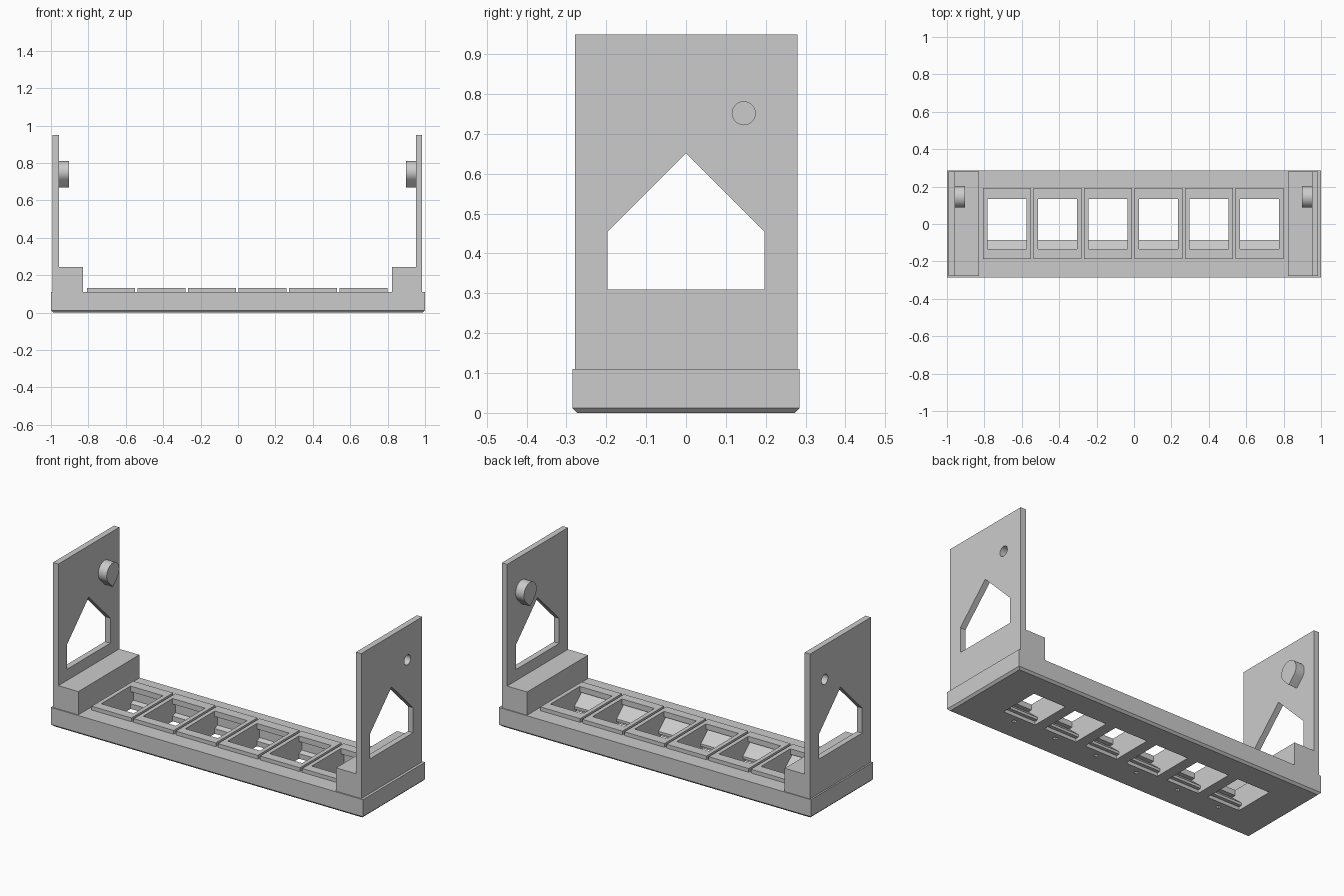
import bpy, bmesh, math

cube = bpy.data.objects.get("Cube")
if cube:
    bpy.data.objects.remove(cube, do_unlink=True)

grey = bpy.data.materials.new("light grey plastic")
grey.use_nodes = True
COLOUR = (0.6, 0.6, 0.6, 1)
grey.diffuse_color = COLOUR
grey.node_tree.nodes["Principled BSDF"].inputs["Base Color"].default_value = COLOUR


def prisms(name, profile, spans):
    """Extrude a (y, z) profile along x, once for each (x0, x1) span."""
    bm = bmesh.new()
    for x0, x1 in spans:
        face = bm.faces.new([bm.verts.new((x0, y, z)) for y, z in profile])
        ext = bmesh.ops.extrude_face_region(bm, geom=[face])
        verts = [v for v in ext["geom"] if isinstance(v, bmesh.types.BMVert)]
        bmesh.ops.translate(bm, verts=verts, vec=(x1 - x0, 0, 0))
    bmesh.ops.recalc_face_normals(bm, faces=bm.faces[:])
    mesh = bpy.data.meshes.new(name)
    bm.to_mesh(mesh)
    bm.free()
    mesh.materials.append(grey)
    obj = bpy.data.objects.new(name, mesh)
    bpy.context.collection.objects.link(obj)
    return obj


def rect(y0, y1, z0, z1):
    return [(y0, z0), (y1, z0), (y1, z1), (y0, z1)]


def arc(y, z, r, start, end, steps):
    angles = [math.radians(start + (end - start) * i / steps) for i in range(steps + 1)]
    return [(y + r * math.cos(a), z + r * math.sin(a)) for a in angles]


def cut(obj, *cutters):
    for cutter in cutters:
        cutter.hide_render = True
        mod = obj.modifiers.new("cut", "BOOLEAN")
        mod.operation, mod.solver, mod.object = "DIFFERENCE", "EXACT", cutter
    bpy.context.view_layer.update()
    result = bpy.data.meshes.new_from_object(
        obj.evaluated_get(bpy.context.evaluated_depsgraph_get()))
    obj.modifiers.clear()
    obj.data = result


def smooth(obj):
    bpy.ops.object.select_all(action="DESELECT")
    obj.select_set(True)
    bpy.context.view_layer.objects.active = obj
    bpy.ops.object.shade_smooth_by_angle(angle=math.radians(30))


DEPTH, TOP, RIM_TOP, BEVEL = 0.285, 0.11, 0.132, 0.012
centres = [-0.679 + 0.27 * i for i in range(6)]


def around(half):
    return [(c - half, c + half) for c in centres]


# Base slab with its lower edge chamfered all round
base = prisms("base", rect(-DEPTH, DEPTH, 0, TOP), [(-1, 1)])
bm = bmesh.new()
bm.from_mesh(base.data)
low = [e for e in bm.edges if all(v.co.z < 0.001 for v in e.verts)]
bmesh.ops.bevel(bm, geom=low, offset=BEVEL, segments=1, affect="EDGES")
bm.to_mesh(base.data)
bm.free()

# Raised rims round the six sockets
rims = prisms("socket_rims", rect(-0.188, 0.193, TOP, RIM_TOP), around(0.128))

# Socket openings with a sloped catch at the front and a groove at the back
socket = [(-0.105, -0.02), (-0.105, 0.02), (-0.085, 0.02), (-0.085, 0.035),
          (-0.16, 0.1), (-0.134, 0.1), (-0.134, 0.15), (0.134, 0.15),
          (0.134, 0.1), (0.16, 0.1), (0.16, 0.04), (0.134, 0.03), (0.134, -0.02)]
sockets = prisms("socket_cutter", socket, around(0.104))
pin_slots = prisms("pin_slot_cutter", rect(-0.155, -0.135, -0.02, 0.03), around(0.01))
cut(base, sockets, pin_slots)
cut(rims, sockets)

# End plates, foot blocks and pegs
HOLE_Y, HOLE_Z = 0.145, 0.752
window = rect(-0.197, 0.197, 0.31, 0.455)
window.insert(3, (0, 0.652))
window_cutter = prisms("window_cutter", window, [(-1.1, 1.1)])
pin_hole = prisms("pin_hole_cutter", arc(HOLE_Y, HOLE_Z, 0.029, 0, 345, 23),
                  [(-1.1, -0.93), (0.93, 1.1)])
R = 0.058
teardrop = arc(HOLE_Y, HOLE_Z, R, -45, 225, 24) + [(HOLE_Y, HOLE_Z - R * math.sqrt(2))]

for side, s in (("left", 1), ("right", -1)):
    def span(a, b):
        return [tuple(sorted((s * a - 0.003, s * b - 0.003)))]
    plate = prisms(side + "_end_plate", rect(-0.278, 0.28, TOP, 0.95), span(0.954, 0.988))
    cut(plate, window_cutter, pin_hole)
    smooth(plate)
    prisms(side + "_foot_block", rect(-0.278, 0.28, TOP, 0.245), span(0.826, 0.954))
    peg = prisms(side + "_peg", teardrop, span(0.9, 0.954))
    cut(peg, pin_hole)
    smooth(peg)

for cutter in (sockets, pin_slots, window_cutter, pin_hole):
    bpy.data.objects.remove(cutter, do_unlink=True)
